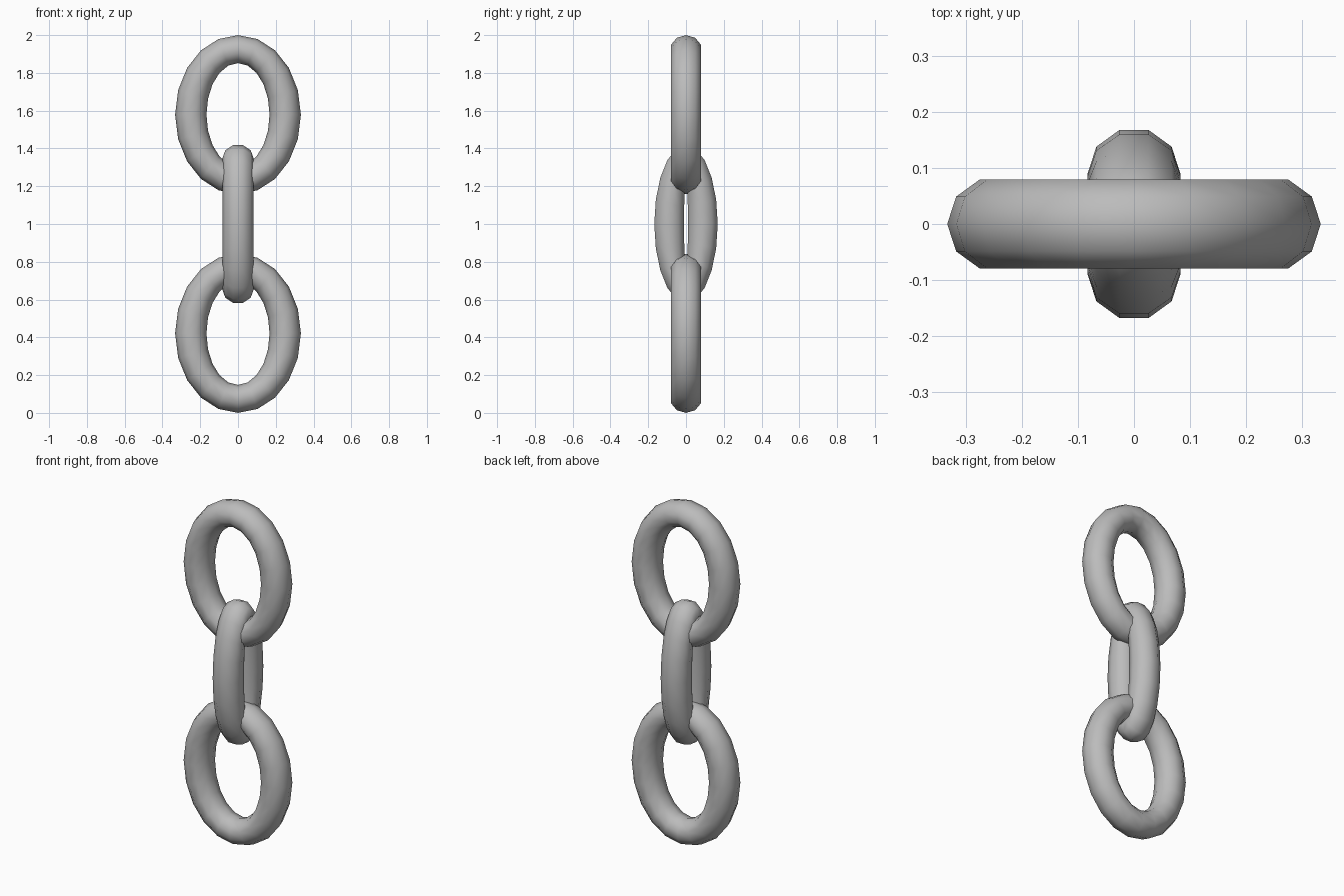
import bpy, bmesh
from math import sin, cos, pi

cube = bpy.data.objects.get("Cube")
if cube:
    bpy.data.objects.remove(cube, do_unlink=True)

GREY = (0.5, 0.5, 0.5, 1)
metal = bpy.data.materials.new("grey metal")
metal.use_nodes = True
metal.diffuse_color = GREY
metal.node_tree.nodes["Principled BSDF"].inputs["Base Color"].default_value = GREY

SEGMENTS, SIDES = 20, 10
TUBE = 0.083        # tube radius across the link's width
TUBE_END = 0.074    # slightly thinner at the rounded ends
HALF_HEIGHT = 0.347


def chain_link(name, z, half_width, sideways=False):
    """Oval ring with a ten-sided tube, standing upright at height z."""
    bm = bmesh.new()
    phase = pi / SIDES if sideways else 0
    rings = []
    for i in range(SEGMENTS):
        t = 2 * pi * i / SEGMENTS
        ring = []
        for j in range(SIDES):
            p = 2 * pi * j / SIDES + phase
            across = (half_width + TUBE * cos(p)) * cos(t)
            depth = TUBE * sin(p)
            height = z + (HALF_HEIGHT + TUBE_END * cos(p)) * sin(t)
            ring.append(bm.verts.new((depth, across, height) if sideways
                                     else (across, depth, height)))
        rings.append(ring)
    for i in range(SEGMENTS):
        a, b = rings[i], rings[(i + 1) % SEGMENTS]
        for j in range(SIDES):
            k = (j + 1) % SIDES
            bm.faces.new((a[j], b[j], b[k], a[k]))
    bmesh.ops.recalc_face_normals(bm, faces=bm.faces)
    mesh = bpy.data.meshes.new(name)
    bm.to_mesh(mesh)
    bm.free()
    mesh.materials.append(metal)
    mesh.shade_smooth()
    obj = bpy.data.objects.new(name, mesh)
    bpy.context.collection.objects.link(obj)
    return obj


# Two wide links facing front, joined by a narrow link turned sideways
chain_link("top_link", 1.579, 0.25)
chain_link("middle_link", 1.0, 0.089, sideways=True)
chain_link("bottom_link", 0.421, 0.25)
